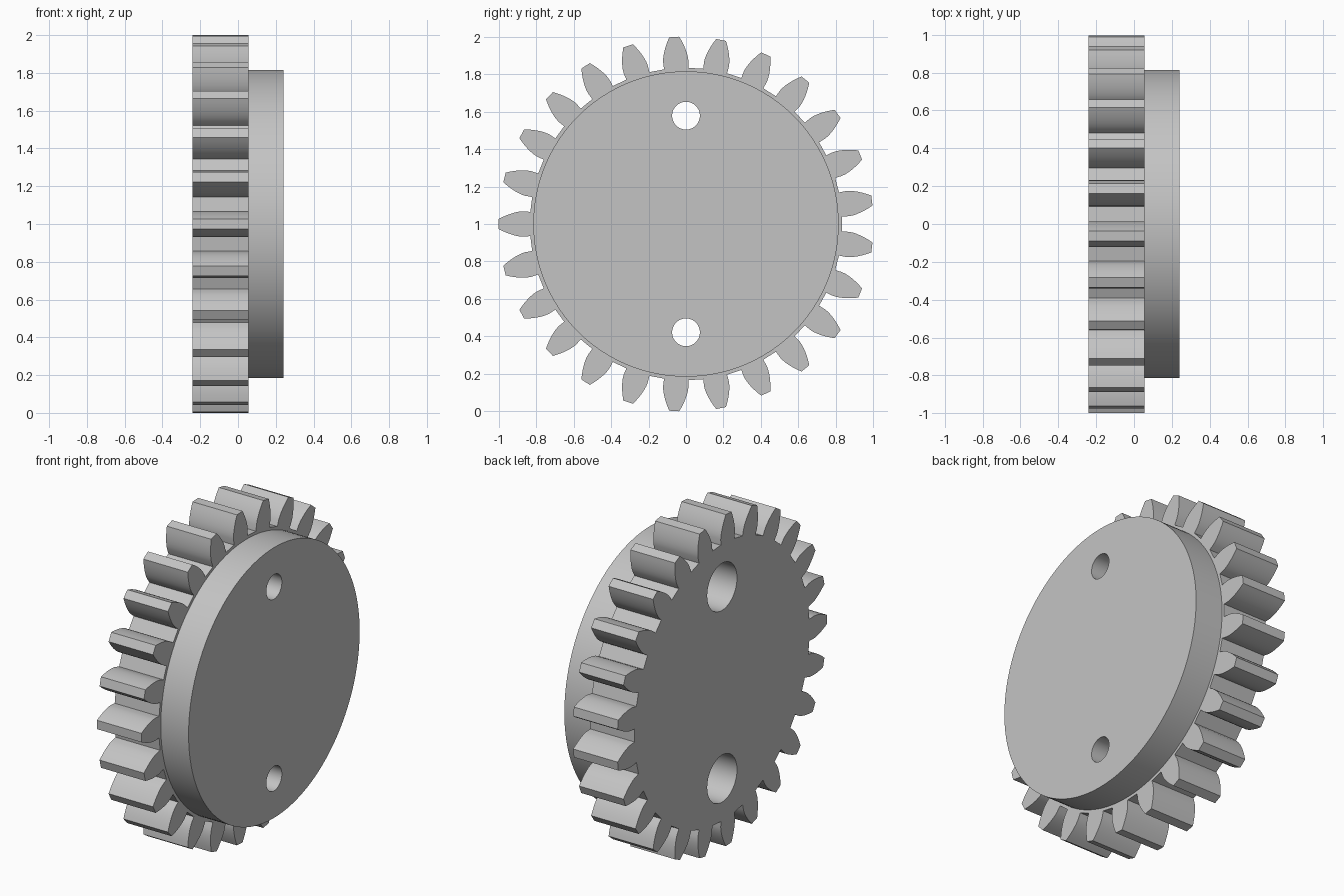
import bpy, bmesh
from math import pi, cos, sin, tan, acos, radians

cube = bpy.data.objects.get("Cube")
if cube:
    bpy.data.objects.remove(cube, do_unlink=True)

# One grey for the whole model
grey = bpy.data.materials.new("plain_grey")
grey.use_nodes = True
colour = (0.55, 0.55, 0.55, 1)
grey.diffuse_color = colour
grey.node_tree.nodes["Principled BSDF"].inputs["Base Color"].default_value = colour

# Gear proportions follow from the module
TEETH = 25
MODULE = 2 / (TEETH + 2)
PITCH_R = MODULE * TEETH / 2
PRESSURE = radians(20)
BASE_R = PITCH_R * cos(PRESSURE)
ROOT_R = 1 - 2.25 * MODULE
BACK, STEP, FRONT = -3.25 * MODULE, 0.75 * MODULE, 3.25 * MODULE
HOLE_OFFSET = 0.578


def involute(a):
    return tan(a) - a


def half_angle(r):
    """Half the angle a tooth covers at radius r."""
    a = acos(min(1, BASE_R / r)) if r > BASE_R else 0
    return pi / (2 * TEETH) + involute(PRESSURE) - involute(a)


def circle(r, n, z=1):
    return [(r * cos(2 * pi * i / n), z + r * sin(2 * pi * i / n)) for i in range(n)]


def gear_outline():
    steps = 6
    radii = [ROOT_R] + [BASE_R + (1 - BASE_R) * i / steps for i in range(steps + 1)]
    flank = [(r, half_angle(r)) for r in radii]
    tooth = [(r, -h) for r, h in flank] + [(r, h) for r, h in reversed(flank)]
    points = []
    for i in range(TEETH):
        mid = pi + 2 * pi * i / TEETH
        points += [(r * cos(mid + a), 1 + r * sin(mid + a)) for r, a in tooth]
    return points


def plate(name, outline, hole_r, x0, x1):
    """Flat plate across x with a round hole above and below its centre."""
    bm = bmesh.new()
    loops = [outline] + [circle(hole_r, 48, 1 + s * HOLE_OFFSET) for s in (-1, 1)]
    edges = []
    for loop in loops:
        verts = [bm.verts.new((x0, y, z)) for y, z in loop]
        edges += [bm.edges.new((v, verts[i - 1])) for i, v in enumerate(verts)]
    bmesh.ops.triangle_fill(bm, edges=edges, use_beauty=True, normal=(-1, 0, 0))
    out = bmesh.ops.extrude_face_region(bm, geom=bm.faces[:], use_keep_orig=True)
    moved = [g for g in out["geom"] if isinstance(g, bmesh.types.BMVert)]
    bmesh.ops.translate(bm, verts=moved, vec=(x1 - x0, 0, 0))
    bmesh.ops.recalc_face_normals(bm, faces=bm.faces[:])
    mesh = bpy.data.meshes.new(name)
    bm.to_mesh(mesh)
    bm.free()
    mesh.materials.append(grey)
    obj = bpy.data.objects.new(name, mesh)
    bpy.context.collection.objects.link(obj)
    bpy.ops.object.select_all(action="DESELECT")
    obj.select_set(True)
    bpy.context.view_layer.objects.active = obj
    bpy.ops.object.shade_smooth_by_angle(angle=radians(25))


# Toothed ring body with wide bolt recesses, and the flange with narrow bolt holes
plate("gear_body", gear_outline(), 0.142, BACK, STEP)
plate("flange_disc", circle(11 * MODULE, 128), MODULE, STEP, FRONT)
